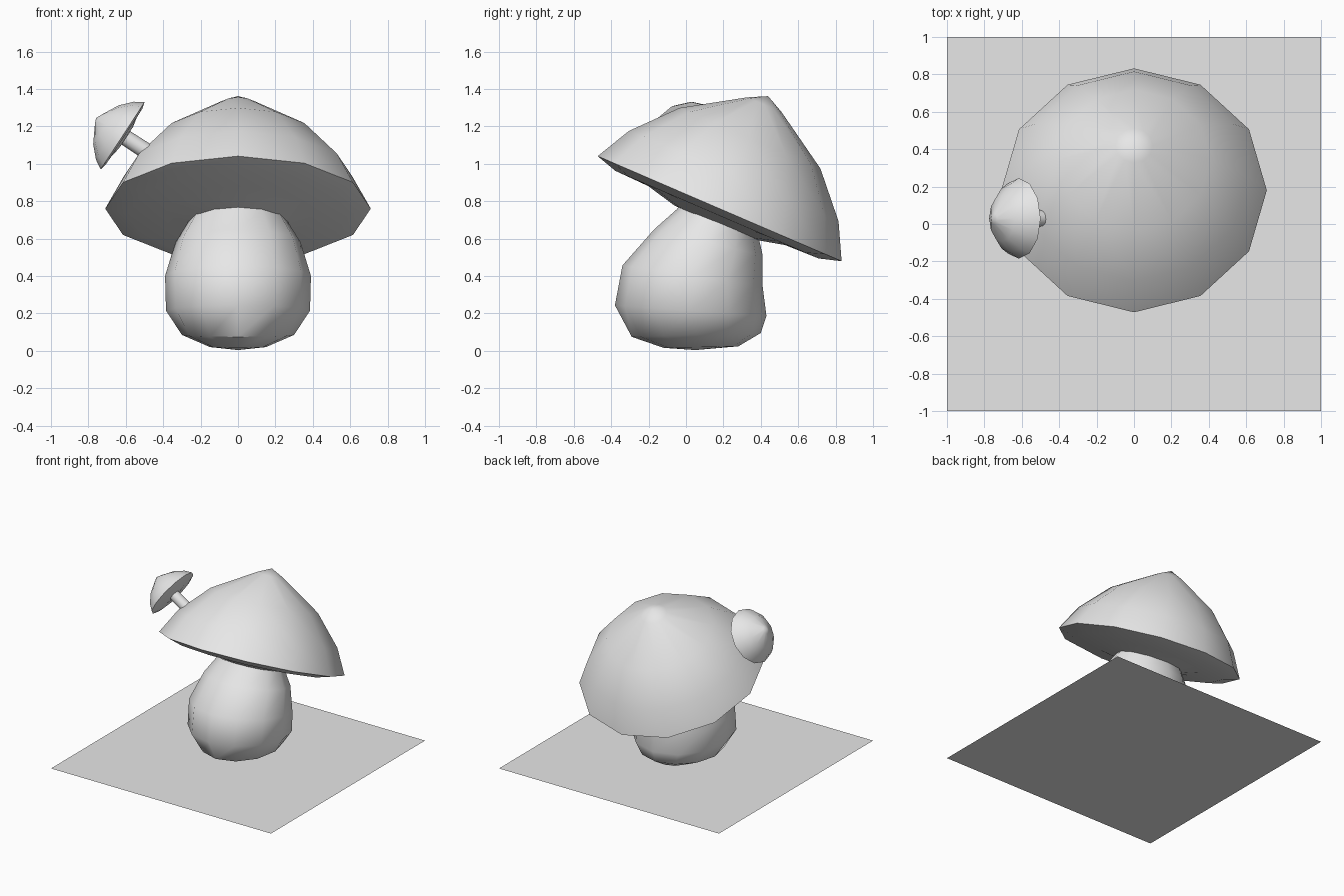
import bpy, bmesh, math
from mathutils import Matrix, Vector

cube = bpy.data.objects.get("Cube")
if cube:
    bpy.data.objects.remove(cube)

SIDES = 12

grey = bpy.data.materials.new("plain_grey")
grey.use_nodes = True
grey.diffuse_color = (0.8, 0.8, 0.8, 1)
grey.node_tree.nodes["Principled BSDF"].inputs["Base Color"].default_value = (0.8, 0.8, 0.8, 1)


def finish(name, bm, matrix=Matrix()):
    """Turn a bmesh into a placed, smooth shaded object."""
    mesh = bpy.data.meshes.new(name)
    bm.to_mesh(mesh)
    bm.free()
    mesh.transform(matrix)
    mesh.materials.append(grey)
    obj = bpy.data.objects.new(name, mesh)
    bpy.context.collection.objects.link(obj)
    bpy.ops.object.select_all(action='DESELECT')
    obj.select_set(True)
    bpy.context.view_layer.objects.active = obj
    bpy.ops.object.shade_smooth_by_angle(angle=math.radians(42))
    return obj


def loft(name, rings, matrix=Matrix()):
    """Skin rings given as (y centre, z, x radius, y radius, slope along y)."""
    bm = bmesh.new()
    loops = []
    for yc, z, rx, ry, slope in rings:
        loop = []
        for i in range(SIDES):
            a = math.tau * i / SIDES
            dy = ry * math.sin(a)
            loop.append(bm.verts.new((rx * math.cos(a), yc + dy, z + slope * dy)))
        loops.append(loop)
    for low, high in zip(loops, loops[1:]):
        for i in range(SIDES):
            j = (i + 1) % SIDES
            bm.faces.new((low[i], low[j], high[j], high[i]))
    bmesh.ops.remove_doubles(bm, verts=bm.verts[:], dist=0.0001)
    bmesh.ops.recalc_face_normals(bm, faces=bm.faces[:])
    return finish(name, bm, matrix)


def lathe(name, profile, matrix):
    """Spin a (radius, height) profile round its own axis."""
    return loft(name, [(0, h, r, r, 0) for r, h in profile], matrix)


# Square ground slab
bm = bmesh.new()
bmesh.ops.create_grid(bm, x_segments=1, y_segments=1, size=1)
finish("ground_sheet", bm)

# Bulging stem, leaning backwards as it rises
loft("stem", [
    (0.05, 0.004, 0, 0, 0),
    (0.08, 0.02, 0.15, 0.20, 0.02),
    (0.055, 0.085, 0.30, 0.345, 0.03),
    (0.025, 0.215, 0.385, 0.405, -0.07),
    (0.035, 0.40, 0.39, 0.375, -0.15),
    (0.12, 0.58, 0.335, 0.29, -0.24),
    (0.165, 0.70, 0.26, 0.215, -0.26),
    (0.20, 0.80, 0.22, 0.18, -0.3),
    (0.20, 0.80, 0, 0, 0),
])

# Cap profile, from the tip over the rim to the underside
cap_profile = [
    (0, 0.655), (0.1, 0.605), (0.41, 0.41), (0.61, 0.19), (0.71, 0),
    (0.592, -0.035), (0.40, -0.04), (0.23, -0.08), (0, -0.085),
]
cap_tilt = Matrix.Translation((0, 0.18, 0.76)) @ Matrix.Rotation(math.radians(-23.3), 4, 'X')
lathe("cap", cap_profile, cap_tilt)

# Small mushroom growing out of the side of the cap
sprout = Matrix.Translation((-0.617, 0.03, 1.15)) @ Matrix.Rotation(math.radians(-56.8), 4, 'Y')
lathe("small_cap", [(r * 0.303, h * 0.26) for r, h in cap_profile], sprout)
lathe("small_stem", [(0, 0.02), (0.042, 0.02), (0.045, -0.23), (0, -0.23)], sprout)
